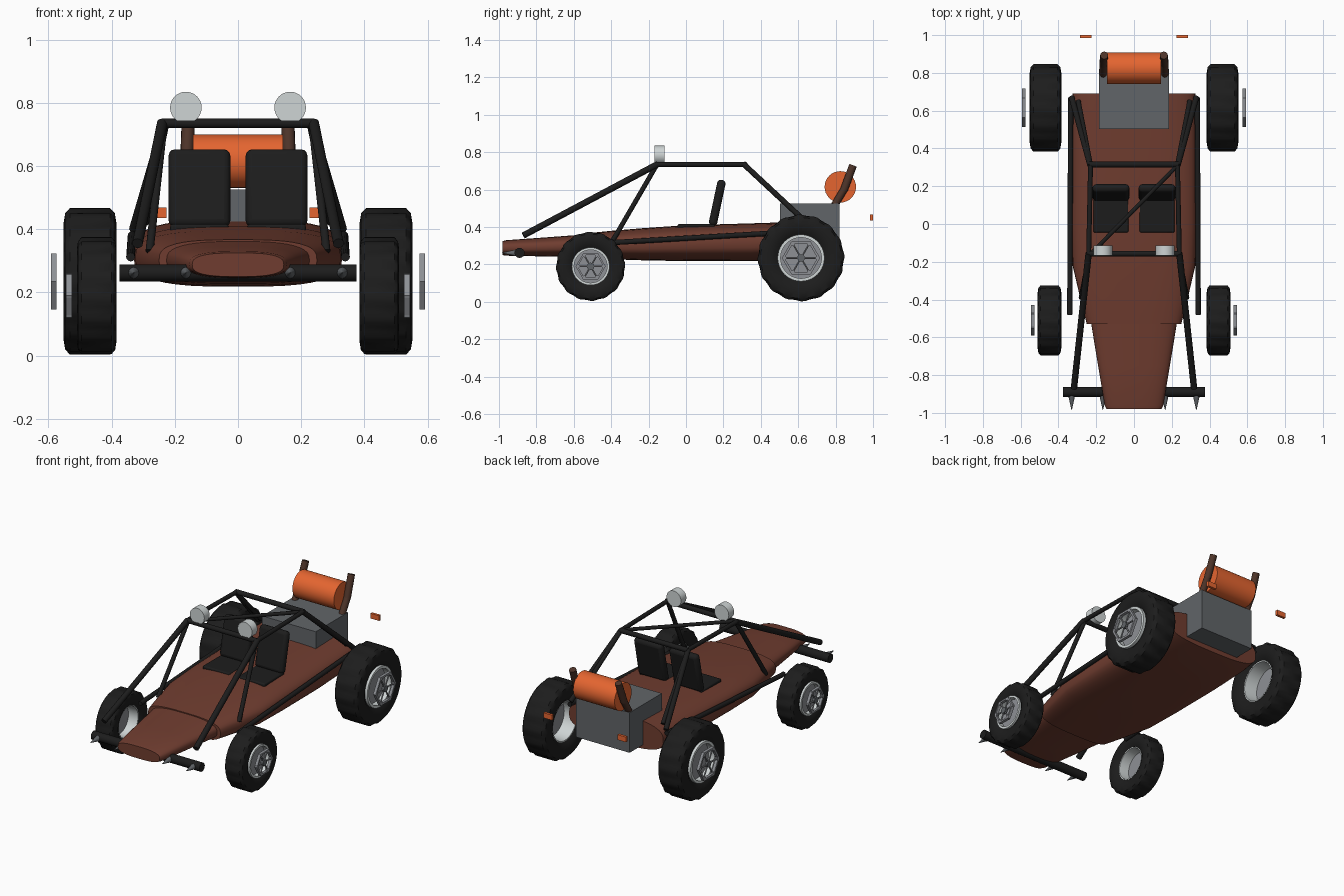
import bpy, bmesh, math
from mathutils import Vector

if "Cube" in bpy.data.objects:
    bpy.data.objects.remove(bpy.data.objects["Cube"])


def mat(name, r, g, b):
    m = bpy.data.materials.new(name)
    m.diffuse_color = (r, g, b, 1)
    m.use_nodes = True
    m.node_tree.nodes["Principled BSDF"].inputs["Base Color"].default_value = m.diffuse_color
    return m


RUST = mat("rust brown", 0.16, 0.046, 0.029)
BLACK = mat("rubber black", 0.012, 0.012, 0.012)
ORANGE = mat("orange", 0.78, 0.13, 0.03)
GREY = mat("engine grey", 0.12, 0.13, 0.14)
STEEL = mat("rim steel", 0.27, 0.28, 0.30)
WHITE = mat("pale lamp", 0.62, 0.66, 0.66)
PIPE = mat("exhaust brown", 0.075, 0.034, 0.022)


def finish(name, bm, m, smooth=True, bevel=0):
    bmesh.ops.recalc_face_normals(bm, faces=bm.faces)
    me = bpy.data.meshes.new(name)
    bm.to_mesh(me)
    bm.free()
    o = bpy.data.objects.new(name, me)
    bpy.context.collection.objects.link(o)
    me.materials.append(m)
    if bevel:
        b = o.modifiers.new("bevel", 'BEVEL')
        b.width, b.segments = bevel, 3
    if smooth:
        bpy.ops.object.select_all(action='DESELECT')
        o.select_set(True)
        bpy.context.view_layer.objects.active = o
        bpy.ops.object.shade_smooth_by_angle(angle=math.radians(35))
    return o


def loft(bm, rings, closed=False):
    """Skin a list of rings of points; cap the ends or join them up."""
    vs = [[bm.verts.new(p) for p in r] for r in rings]
    n = len(vs[0])
    for a, b in zip(vs, vs[1:] + (vs[:1] if closed else [])):
        for i in range(n):
            j = (i + 1) % n
            bm.faces.new((a[i], a[j], b[j], b[i]))
    if not closed:
        bm.faces.new(vs[0])
        bm.faces.new(vs[-1])


def add_tube(bm, a, b, r1, r2=None, n=12):
    a, b = Vector(a), Vector(b)
    r2 = r1 if r2 is None else r2
    q = (b - a).to_track_quat('Z', 'Y')
    t = [2 * math.pi * i / n for i in range(n)]
    loft(bm, [[p + q @ Vector((r * math.cos(k), r * math.sin(k), 0)) for k in t]
              for p, r in ((a, r1), (b, r2))])


def tube(name, a, b, r, m, r2=None, n=12):
    bm = bmesh.new()
    add_tube(bm, a, b, r, r2, n)
    return finish(name, bm, m)


def box(name, c, size, m, bevel=0, tilt=0):
    bm = bmesh.new()
    bmesh.ops.create_cube(bm, size=1)
    bmesh.ops.scale(bm, vec=size, verts=bm.verts)
    o = finish(name, bm, m, bevel > 0, bevel)
    o.location, o.rotation_euler.x = c, tilt
    return o


def hull(name, sections, power):
    """Rounded-box cross-sections (y, half width, bottom, top)."""
    bm, rings = bmesh.new(), []
    for y, w, lo, hi in sections:
        ring = []
        for i in range(40):
            t = 2 * math.pi * i / 40
            c, s = math.cos(t), math.sin(t)
            ring.append((w * math.copysign(abs(c) ** (2 / power), c), y,
                         (lo + hi) / 2 + (hi - lo) / 2 * math.copysign(abs(s) ** (2 / power), s)))
        rings.append(ring)
    loft(bm, rings)
    return finish(name, bm, RUST)


# Tub and nose
hull("body_tub", [(-0.53, 0.25, 0.235, 0.367), (-0.40, 0.283, 0.228, 0.38),
                  (-0.22, 0.325, 0.222, 0.395), (0, 0.33, 0.218, 0.41),
                  (0.35, 0.33, 0.218, 0.42), (0.60, 0.33, 0.23, 0.428),
                  (0.69, 0.325, 0.245, 0.43)], 3)
hull("nose", [(-0.98, 0.145, 0.25, 0.325), (-0.96, 0.155, 0.247, 0.33),
              (-0.75, 0.19, 0.243, 0.345), (-0.52, 0.228, 0.24, 0.362)], 2.8)


def ring_pts(x, r, n, cy, cz, lug=0):
    return [(x, cy + r * (1 - lug * (i % 4 > 1)) * math.cos(2 * math.pi * i / n),
             cz + r * (1 - lug * (i % 4 > 1)) * math.sin(2 * math.pi * i / n)) for i in range(n)]


def wheel(pos, s, y, z, R, x0, x1, hole, deco_x, deco_r):
    w = x1 - x0
    n = 64
    # Lugged tyre
    prof = [(0.12, hole, 0), (0.02, hole * 1.2, 0), (0, R * 0.8, 0), (0.03, R * 0.93, 0),
            (0.12, R, 0.03), (0.5, R, 0.02), (0.88, R, 0.03), (0.97, R * 0.93, 0),
            (1, R * 0.8, 0), (0.98, hole * 1.2, 0), (0.88, hole, 0)]
    bm = bmesh.new()
    loft(bm, [ring_pts(s * (x0 + w * f), r, n, y, z, l) for f, r, l in prof], True)
    finish(pos + "_tyre", bm, BLACK)
    # Rim lip and barrel
    bm = bmesh.new()
    loft(bm, [ring_pts(s * (x0 + w * f), r, 40, y, z) for f, r in
              ((0.12, hole), (0.12, hole * 0.95), (0.9, hole * 0.88), (0.99, hole * 0.88),
               (0.99, hole * 1.01), (0.9, hole * 1.01))], True)
    finish(pos + "_rim", bm, WHITE)
    # Dished centre plate
    tube(pos + "_disc", (s * (x0 + w * 0.62), y, z), (s * (x0 + w * 0.75), y, z),
         hole * 0.9, STEEL, hole * 0.88, 40)
    # Six-sided spoked trim with bolts and a cap
    bm = bmesh.new()
    t = 0.009
    ri = deco_r * 0.86
    loft(bm, [ring_pts(s * (deco_x + dx), r, 6, y, z) for dx, r in
              ((-t, ri), (-t, deco_r), (t, deco_r), (t, ri))], True)
    for i in range(6):
        c, k = math.cos(i * math.pi / 3), math.sin(i * math.pi / 3)
        add_tube(bm, (s * deco_x, y, z),
                 (s * deco_x, y + ri * c, z + ri * k), 0.005, n=6)
        add_tube(bm, (s * (deco_x - t), y + ri * c, z + ri * k),
                 (s * (deco_x + t), y + ri * c, z + ri * k), 0.011, n=8)
    finish(pos + "_trim", bm, STEEL)
    tube(pos + "_cap", (s * (deco_x - t), y, z), (s * (deco_x + t), y, z), 0.02, GREY)


for side, s in (("left", -1), ("right", 1)):
    wheel("rear_" + side, s, 0.615, 0.235, 0.232, 0.385, 0.552, 0.124, 0.583, 0.102)
    wheel("front_" + side, s, -0.51, 0.19, 0.185, 0.385, 0.51, 0.1, 0.535, 0.08)

    # Roll cage side tubes
    for name, a, b, r in (
            ("roof_rail", (0.24, -0.16, 0.735), (0.23, 0.315, 0.735), 0.013),
            ("long_front_stay", (0.24, -0.155, 0.735), (0.318, -0.87, 0.355), 0.017),
            ("windscreen_post", (0.235, -0.155, 0.735), (0.28, -0.39, 0.33), 0.013),
            ("rear_stay", (0.232, 0.31, 0.735), (0.33, 0.67, 0.40), 0.015),
            ("inner_rear_stay", (0.23, 0.31, 0.735), (0.295, 0.65, 0.42), 0.013),
            ("side_bar", (0.34, -0.48, 0.312), (0.335, 0.67, 0.38), 0.014)):
        tube(side + "_" + name, (s * a[0], *a[1:]), (s * b[0], *b[1:]), r, BLACK)

    # Seat
    box(side + "_seat_back", (s * 0.122, 0.167, 0.53), (0.195, 0.045, 0.25), BLACK, 0.02, math.radians(-12))
    box(side + "_seat_cushion", (s * 0.122, 0.055, 0.398), (0.185, 0.20, 0.036), BLACK, 0.008)

    # Roof lamp
    tube(side + "_lamp", (s * 0.165, -0.168, 0.785), (s * 0.165, -0.115, 0.785), 0.05, WHITE, n=32)

    # Bumper spikes
    for x in (0.165, 0.33):
        tube(side + "_spike", (s * x, -0.90, 0.262), (s * x, -0.985, 0.262), 0.02, GREY, 0.001)

    # Bent exhaust pipe
    tube(side + "_exhaust_lower", (s * 0.163, 0.79, 0.51), (s * 0.163, 0.85, 0.61), 0.02, PIPE)
    tube(side + "_exhaust_upper", (s * 0.163, 0.845, 0.60), (s * 0.158, 0.893, 0.73), 0.021, PIPE)

    # Tail light
    box(side + "_tail_light", (s * 0.256, 0.992, 0.452), (0.06, 0.016, 0.032), ORANGE)

# Roof cross bars and diagonal brace
tube("roof_front_bar", (-0.24, -0.157, 0.735), (0.24, -0.157, 0.735), 0.015, BLACK)
tube("roof_rear_bar", (-0.235, 0.315, 0.735), (0.235, 0.315, 0.735), 0.015, BLACK)
tube("roof_diagonal", (0.23, 0.31, 0.735), (-0.22, -0.15, 0.735), 0.011, BLACK)

# Front bumper
tube("bumper", (-0.375, -0.89, 0.262), (0.375, -0.89, 0.262), 0.027, BLACK, n=16)

# Engine block and fuel tank
box("engine_block", (0, 0.662, 0.4), (0.37, 0.318, 0.25), GREY)
tube("fuel_tank", (-0.143, 0.825, 0.615), (0.143, 0.825, 0.615), 0.084, ORANGE, n=32)
